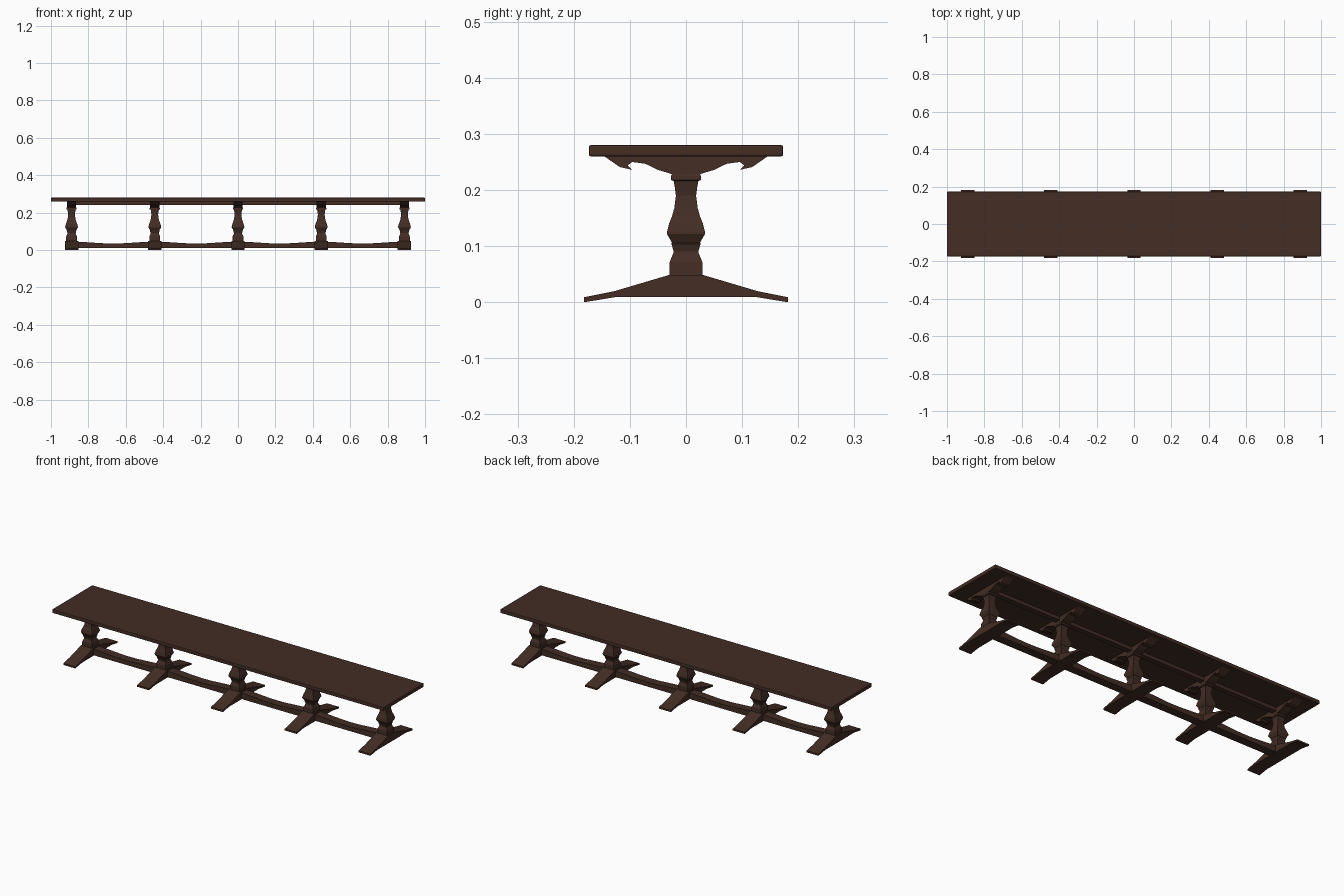
import bpy, bmesh, math

if "Cube" in bpy.data.objects:
    bpy.data.objects.remove(bpy.data.objects["Cube"])

wood = bpy.data.materials.new("dark brown wood")
wood.diffuse_color = (0.056, 0.026, 0.018, 1)
wood.use_nodes = True
wood.node_tree.nodes["Principled BSDF"].inputs["Base Color"].default_value = wood.diffuse_color


def finish(bm, name):
    bmesh.ops.recalc_face_normals(bm, faces=bm.faces)
    me = bpy.data.meshes.new(name)
    bm.to_mesh(me)
    bm.free()
    me.materials.append(wood)
    ob = bpy.data.objects.new(name, me)
    bpy.context.collection.objects.link(ob)
    return ob


def box(name, x, y, z0, z1, bevel=0):
    bm = bmesh.new()
    bmesh.ops.create_cube(bm, size=1)
    for v in bm.verts:
        v.co = (v.co.x * 2 * x, v.co.y * 2 * y, z0 + (v.co.z + 0.5) * (z1 - z0))
    if bevel:
        bmesh.ops.bevel(bm, geom=bm.edges[:], offset=bevel, segments=2,
                        profile=0.5, affect='EDGES')
    return finish(bm, name)


def prism(name, pts, half, place):
    """Extrude a closed outline by +-half; place(a, b, t) gives the 3D point."""
    bm = bmesh.new()
    front, back = [[bm.verts.new(place(a, b, t)) for a, b in pts] for t in (-half, half)]
    bm.faces.new(front)
    bm.faces.new(back[::-1])
    for i in range(len(pts)):
        j = (i + 1) % len(pts)
        bm.faces.new((front[i], front[j], back[j], back[i]))
    return finish(bm, name)


def mirrored(half):
    return half + [(-a, b) for a, b in reversed(half)]


def square_pillar(name, cx, profile):
    """Square turned post: stacked square rings of (half width, height)."""
    bm = bmesh.new()
    rings = [[bm.verts.new((cx + sx * w, sy * w, z))
              for sx, sy in ((-1, -1), (1, -1), (1, 1), (-1, 1))] for w, z in profile]
    for lo, hi in zip(rings, rings[1:]):
        for i in range(4):
            j = (i + 1) % 4
            bm.faces.new((lo[i], lo[j], hi[j], hi[i]))
    bm.faces.new(rings[0][::-1])
    bm.faces.new(rings[-1])
    return finish(bm, name)


# Side outlines (y, z)
FOOT = mirrored([(0.127, 0.009), (0.182, 0.001), (0.182, 0.009),
                 (0.127, 0.020), (0.029, 0.049)])
FOOT = [(a, max(b - 0.001, 0)) if b == 0.001 else (a, b) for a, b in FOOT]
BRACKET = mirrored([(0.147, 0.261), (0.118, 0.241), (0.096, 0.236), (0.104, 0.244),
                    (0.096, 0.250), (0.073, 0.247), (0.050, 0.236), (0.027, 0.229)])
PILLAR = [(0.029, 0.045), (0.029, 0.072), (0.022, 0.089), (0.022, 0.091),
          (0.026, 0.104), (0.025, 0.106), (0.034, 0.122), (0.034, 0.125),
          (0.030, 0.141), (0.025, 0.153), (0.021, 0.167), (0.018, 0.190),
          (0.020, 0.205), (0.022, 0.216), (0.027, 0.218), (0.027, 0.225),
          (0.024, 0.230), (0.024, 0.240)]

# Table top
box("table_top", 1.0, 0.173, 0.26, 0.28, bevel=0.003)

# Five trestles
XS = [-0.89, -0.445, 0, 0.445, 0.89]
for n, cx in enumerate(XS, 1):
    prism(f"foot_{n}", FOOT, 0.036, lambda a, b, t: (cx + t, a, b))
    prism(f"bracket_{n}", BRACKET, 0.025, lambda a, b, t: (cx + t, a, b))
    square_pillar(f"pillar_{n}", cx, PILLAR)

# Curved floor stretchers, dipping between the trestles
for n, (x0, x1) in enumerate(zip(XS, XS[1:]), 1):
    top = []
    for i in range(13):
        u = i / 12
        top.append((x0 + (x1 - x0) * u, 0.035 + 0.010 * math.cos(math.pi * u) ** 2))
    prism(f"stretcher_{n}", [(x1, 0.011), (x0, 0.011)] + top, 0.023,
          lambda a, b, t: (a, t, b))

# Rail under the top
box("top_rail", 0.89, 0.014, 0.242, 0.261)
